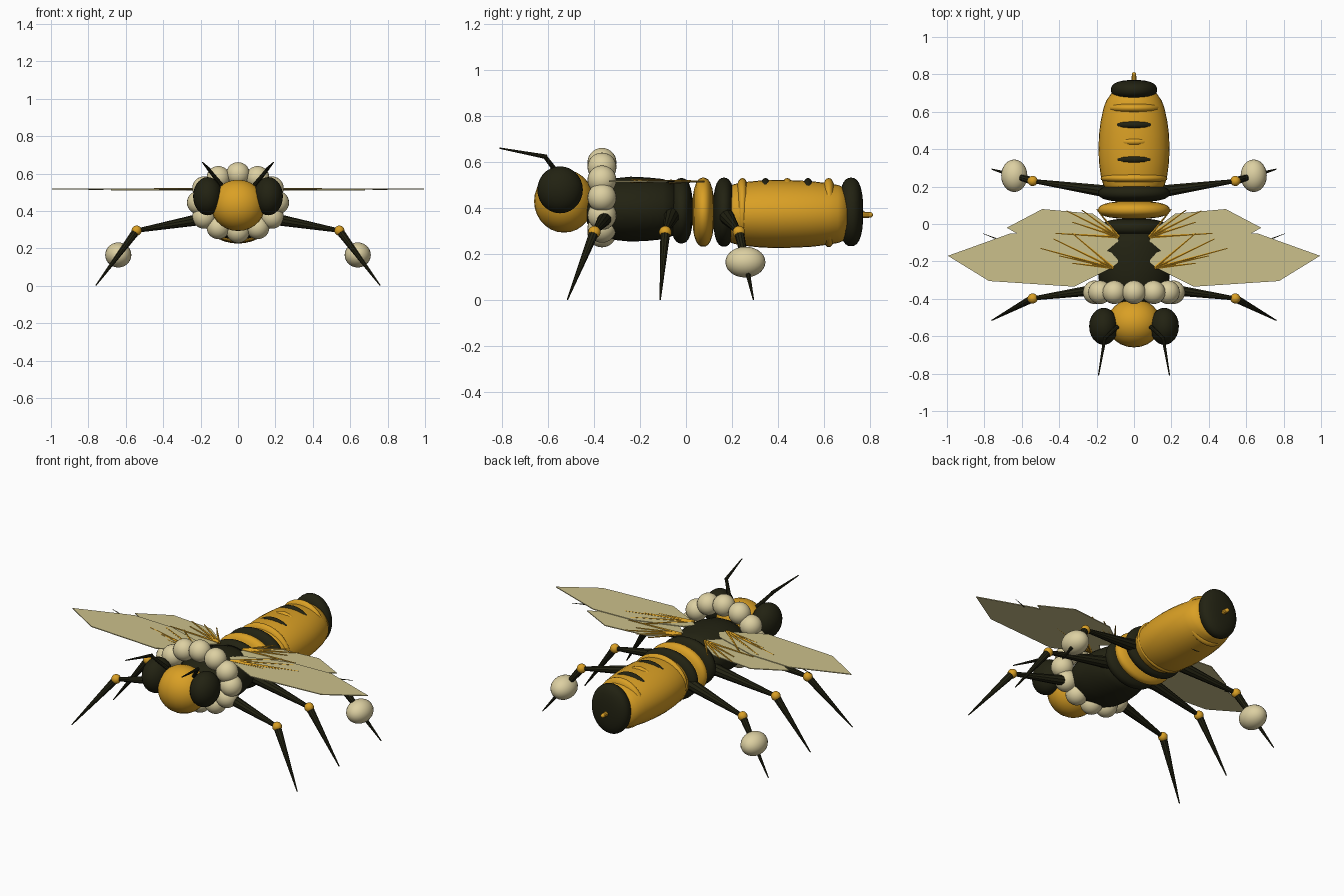
import bpy, bmesh, math
from mathutils import Vector

if "Cube" in bpy.data.objects:
    bpy.data.objects.remove(bpy.data.objects["Cube"])


def material(name, rgb):
    m = bpy.data.materials.new(name)
    m.diffuse_color = (*rgb, 1)
    m.use_nodes = True
    m.node_tree.nodes["Principled BSDF"].inputs["Base Color"].default_value = m.diffuse_color
    return m


GOLD = material("golden yellow", (0.70, 0.35, 0.018))
DARK = material("dark brown black", (0.016, 0.016, 0.006))
CREAM = material("cream fur", (0.72, 0.63, 0.36))
WING = material("pale wing", (0.60, 0.53, 0.26))


def finish(name, bm, mat, smooth=True):
    bmesh.ops.recalc_face_normals(bm, faces=bm.faces)
    me = bpy.data.meshes.new(name)
    bm.to_mesh(me)
    bm.free()
    me.materials.append(mat)
    if smooth:
        for p in me.polygons:
            p.use_smooth = True
    ob = bpy.data.objects.new(name, me)
    bpy.context.collection.objects.link(ob)
    return ob


def ball(name, center, radii, mat):
    bm = bmesh.new()
    bmesh.ops.create_uvsphere(bm, u_segments=24, v_segments=14, radius=1)
    for v in bm.verts:
        v.co = Vector(a * r for a, r in zip(v.co, radii)) + Vector(center)
    return finish(name, bm, mat)


def body(name, rings, cz, mat, n=32):
    """Loft elliptical rings (y, half width, half height) along y."""
    bm = bmesh.new()
    loops = []
    for y, rx, rz in rings:
        loops.append([bm.verts.new((rx * math.cos(2 * math.pi * i / n), y,
                                    cz + rz * math.sin(2 * math.pi * i / n)))
                      for i in range(n)])
    for a, b in zip(loops, loops[1:]):
        for i in range(n):
            bm.faces.new((a[i], a[(i + 1) % n], b[(i + 1) % n], b[i]))
    bm.faces.new(loops[0])
    bm.faces.new(loops[-1])
    return finish(name, bm, mat)


def disc(name, y, ry, rx, rz, cz, mat, power=2.5):
    """Rounded lens-shaped body segment."""
    rings = []
    for i in range(15):
        a = math.pi * (0.01 + 0.98 * i / 14)
        t = math.cos(a)
        s = math.sin(a)
        k = (abs(t) ** power + s ** power) ** (-1 / power)
        rings.append((y - ry * t * k, rx * s * k, rz * s * k))
    return body(name, rings, cz, mat)


def rod(name, p, q, r1, r2, mat, n=10):
    """Tapered rod between two points."""
    p, q = Vector(p), Vector(q)
    bm = bmesh.new()
    bmesh.ops.create_cone(bm, cap_ends=True, segments=n, radius1=r1,
                          radius2=r2, depth=(q - p).length)
    rot = (q - p).to_track_quat('Z', 'Y')
    for v in bm.verts:
        v.co = rot @ v.co + (p + q) / 2
    ob = finish(name, bm, mat, False)
    return ob


def plate(name, outline, z, thick, mat):
    bm = bmesh.new()
    f = bm.faces.new([bm.verts.new((x, y, z)) for x, y in outline])
    ext = bmesh.ops.extrude_face_region(bm, geom=[f])
    for v in ext["geom"]:
        if isinstance(v, bmesh.types.BMVert):
            v.co.z += thick
    return finish(name, bm, mat, False)


# Head and fur collar
ball("head", (0, -0.53, 0.43), (0.145, 0.13, 0.137), GOLD)
for i in range(12):
    a = i * math.pi / 6
    ball("collar_tuft", (0.21 * math.sin(a), -0.365, 0.445 + 0.153 * math.cos(a)),
         (0.063, 0.063, 0.063), CREAM)

# Thorax
body("thorax", [(-0.43, 0.08, 0.06), (-0.40, 0.13, 0.10), (-0.36, 0.165, 0.122),
                (-0.30, 0.188, 0.135), (-0.24, 0.195, 0.141), (-0.17, 0.19, 0.138),
                (-0.10, 0.175, 0.131), (-0.04, 0.14, 0.11)], 0.395, DARK)

# Waist segments
disc("waist_dark", -0.02, 0.05, 0.18, 0.142, 0.388, DARK)
disc("waist_gold", 0.075, 0.048, 0.192, 0.15, 0.382, GOLD)
disc("waist_dark_rear", 0.165, 0.048, 0.192, 0.15, 0.382, DARK)

# Abdomen with shallow raised bands
body("abdomen", [(0.17, 0.14, 0.115), (0.21, 0.165, 0.13), (0.26, 0.178, 0.139),
                 (0.33, 0.187, 0.146), (0.40, 0.19, 0.148), (0.48, 0.187, 0.146),
                 (0.55, 0.178, 0.142), (0.62, 0.163, 0.133), (0.66, 0.148, 0.126),
                 (0.70, 0.12, 0.11)], 0.374, GOLD)
for y, rx, mat in ((0.245, 0.178, GOLD), (0.345, 0.155, DARK), (0.44, 0.13, GOLD),
                   (0.53, 0.148, DARK), (0.62, 0.15, GOLD)):
    disc("abdomen_band", y, 0.033, rx, 0.15, 0.38, mat)
disc("abdomen_tip", 0.717, 0.053, 0.123, 0.149, 0.383, DARK)
rod("stinger", (0, 0.75, 0.37), (0, 0.80, 0.37), 0.016, 0.012, GOLD)
ball("stinger_end", (0, 0.80, 0.37), (0.012, 0.012, 0.012), GOLD)

FORE = [(0.08, -0.20), (0.12, -0.235), (0.32, -0.335), (0.775, -0.305),
        (0.995, -0.17), (0.66, -0.05), (0.40, -0.06), (0.12, -0.15)]
HIND = [(0.08, -0.09), (0.15, -0.15), (0.40, -0.12), (0.62, -0.055), (0.68, -0.02),
        (0.49, 0.08), (0.22, 0.055), (0.12, -0.02)]
FORE_VEINS = [(0.33, -0.05), (0.43, -0.08), (0.50, -0.13), (0.40, -0.17), (0.33, -0.21)]
HIND_VEINS = [(0.20, 0.08), (0.28, 0.075), (0.36, 0.07), (0.33, 0.01), (0.42, -0.05)]
# hip y, knee y, foot y
LEGS = {"front": (-0.34, -0.398, -0.515), "middle": (-0.06, -0.09, -0.112),
        "hind": (0.17, 0.23, 0.293)}

for s in (-1, 1):
    # Eyes and antennae
    ball("eye", (s * 0.162, -0.547, 0.479), (0.078, 0.099, 0.102), DARK)
    rod("antenna_base", (s * 0.09, -0.55, 0.54), (s * 0.155, -0.61, 0.62),
        0.012, 0.009, DARK)
    rod("antenna_tip", (s * 0.155, -0.605, 0.622), (s * 0.19, -0.81, 0.66),
        0.010, 0.003, DARK)

    # Wings and veins
    plate("forewing", [(s * x, y) for x, y in FORE], 0.514, 0.005, WING)
    plate("hindwing", [(s * x, y) for x, y in HIND], 0.510, 0.005, WING)
    for x, y in FORE_VEINS:
        rod("forewing_vein", (s * 0.11, -0.235, 0.517), (s * x, y, 0.518),
            0.009, 0.003, GOLD, 6)
    for x, y in HIND_VEINS:
        rod("hindwing_vein", (s * 0.08, -0.07, 0.514), (s * x, y, 0.516),
            0.009, 0.003, GOLD, 6)
    rod("wing_edge_vein", (s * 0.72, -0.085, 0.515), (s * 0.81, -0.05, 0.515),
        0.004, 0.001, DARK, 6)

    # Legs
    for leg, (hip, knee, foot) in LEGS.items():
        k = (s * 0.542, knee, 0.295)
        rod(leg + "_thigh", (s * 0.12, hip, 0.37), k, 0.036, 0.011, DARK)
        rod(leg + "_shin", k, (s * 0.76, foot, 0.002), 0.022, 0.003, DARK)
        ball(leg + "_knee", k, (0.027, 0.027, 0.027), GOLD)
    ball("pollen_ball", (s * 0.64, 0.258, 0.165), (0.07, 0.087, 0.067), CREAM)
